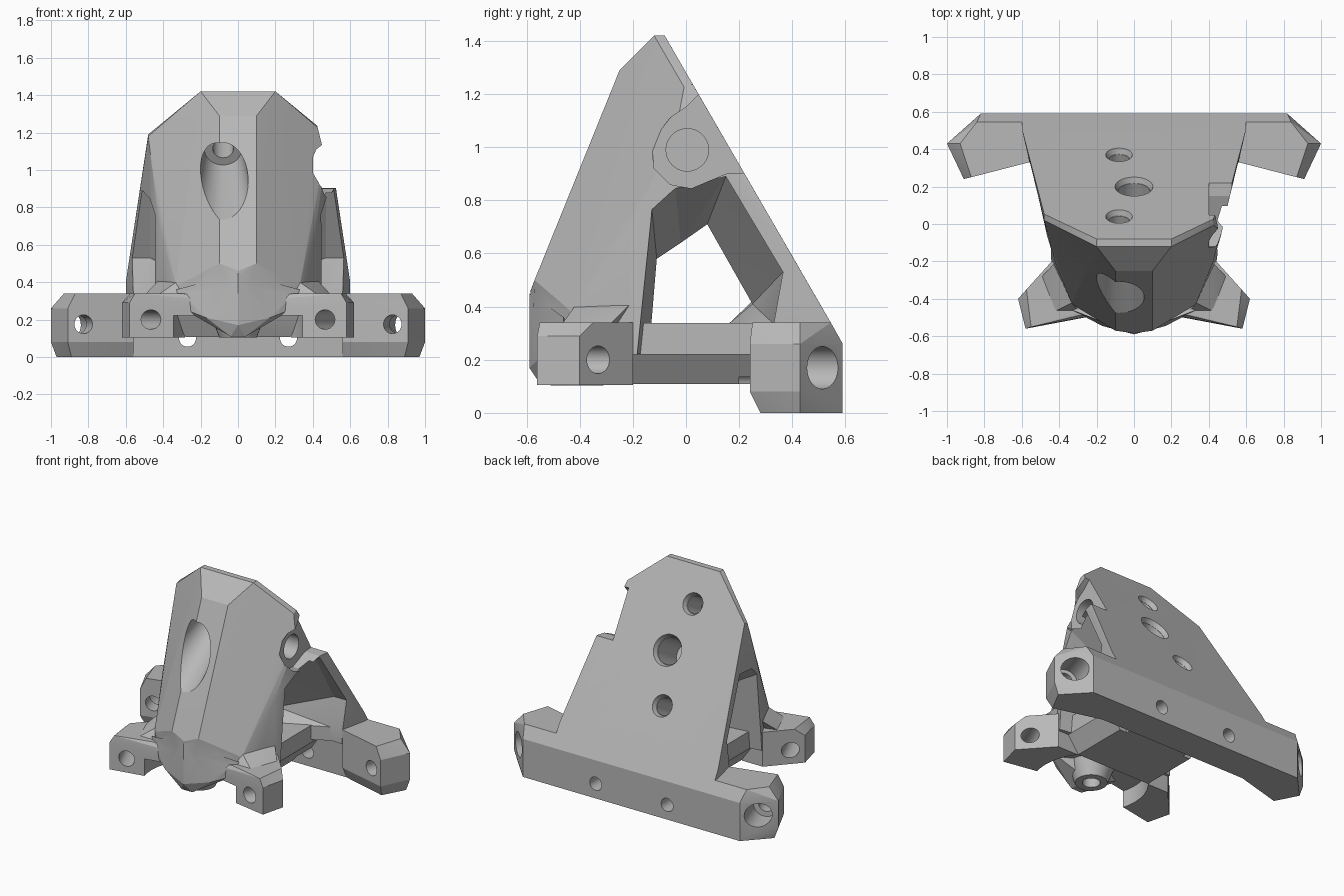
import bpy
import bmesh
import math
from mathutils import Vector

cube = bpy.data.objects.get("Cube")
if cube:
    bpy.data.objects.remove(cube, do_unlink=True)

grey = bpy.data.materials.new("plain_grey")
grey.use_nodes = True
grey.diffuse_color = (0.48, 0.48, 0.48, 1)
grey.node_tree.nodes["Principled BSDF"].inputs["Base Color"].default_value = grey.diffuse_color


def finish(name, bm):
    bmesh.ops.recalc_face_normals(bm, faces=bm.faces)
    mesh = bpy.data.meshes.new(name)
    bm.to_mesh(mesh)
    bm.free()
    mesh.materials.append(grey)
    obj = bpy.data.objects.new(name, mesh)
    bpy.context.collection.objects.link(obj)
    return obj


def hull(name, points):
    """Convex solid around points."""
    bm = bmesh.new()
    for p in points:
        bm.verts.new(p)
    res = bmesh.ops.convex_hull(bm, input=bm.verts)
    loose = {g for g in res["geom_interior"] + res["geom_unused"]
             if isinstance(g, bmesh.types.BMVert)}
    bmesh.ops.delete(bm, geom=list(loose), context="VERTS")
    bmesh.ops.dissolve_limit(bm, angle_limit=0.01, verts=bm.verts, edges=bm.edges)
    return finish(name, bm)


def both(points):
    return points + [(-x, y, z) for x, y, z in points if x]


def flip(points, s):
    return [(s * x, y, z) for x, y, z in points]


def loft(name, sections):
    """Skin matching rings of points and cap the ends."""
    bm = bmesh.new()
    rings = [[bm.verts.new(p) for p in sec] for sec in sections]
    n = len(rings[0])
    for a, b in zip(rings, rings[1:]):
        for i in range(n):
            j = (i + 1) % n
            bm.faces.new((a[i], a[j], b[j]))
            bm.faces.new((a[i], b[j], b[i]))
    bm.faces.new(rings[0])
    bm.faces.new(rings[-1])
    return finish(name, bm)


def rod(name, start, end, r1, r2=None):
    start, end = Vector(start), Vector(end)
    axis = end - start
    bm = bmesh.new()
    bmesh.ops.create_cone(bm, cap_ends=True, segments=40, radius1=r1,
                          radius2=r1 if r2 is None else r2, depth=axis.length)
    turn = axis.to_track_quat("Z", "Y").to_matrix()
    bmesh.ops.rotate(bm, verts=bm.verts, matrix=turn)
    bmesh.ops.translate(bm, verts=bm.verts, vec=(start + end) / 2)
    return finish(name, bm)


def combine(target, tool, operation):
    tool.hide_render = True
    mod = target.modifiers.new("combine", "BOOLEAN")
    mod.operation = operation
    mod.solver = "EXACT"
    mod.object = tool
    bpy.context.view_layer.objects.active = target
    bpy.ops.object.modifier_apply(modifier=mod.name)
    bpy.data.objects.remove(tool, do_unlink=True)


def add(tool):
    combine(body, tool, "UNION")


def cut(tool):
    combine(body, tool, "DIFFERENCE")


# Tapered wedge: faceted front leg and sloping back plate
body = hull("bracket_body", both([
    (0.2, -0.12, 1.42), (0.2, -0.08, 1.42), (0.1, -0.25, 1.29),
    (0.48, 0.053, 1.19), (0.48, 0.02, 1.18), (0.1, -0.57, 0.5),
    (0, -0.585, 0.46), (0, -0.58, 0.22), (0.33, -0.43, 0.38), (0.33, -0.43, 0.22),
    (0.42, -0.21, 0.7), (0.44, -0.2, 0.22), (0.6, 0.545, 0.34),
    (0.6, 0.51, 0.4), (0.6, 0.53, 0.25)]))

# Holes square to the back plate, the top one running out through the front
normal = Vector((0, 0.866, 0.5))
p = Vector((-0.08, 0.04, 1.213))
cut(rod("front_counterbore", p - normal * 0.2, p - normal * 0.8, 0.1, 0.17))
for x, y, r, depth in [(-0.08, 0.04, 0.055, 0.37), (0, 0.2, 0.085, 0.26), (-0.08, 0.37, 0.055, 0.4)]:
    p = Vector((x, y, 1.42 - (y + 0.08) * 1.728))
    cut(rod("plate_hole", p + normal * 0.1, p - normal * depth, r))
    cut(rod("plate_countersink", p + normal * 0.02, p - normal * 0.03, r + 0.025, r + 0.003))

# Sideways window, flared towards both sides
inner = [(-0.15, 0.1), (-0.11, 0.58), (-0.02, 0.64), (0.08, 0.71), (0.25, 0.41), (0.16, 0.335), (0.16, 0.1)]
outer = [(-0.2, 0.1), (-0.13, 0.78), (-0.04, 0.845), (0.15, 0.89), (0.365, 0.53), (0.33, 0.335), (0.33, 0.1)]
cut(loft("window_cutter", [[(x, y, z) for y, z in ring] for x, ring in
                           ((-0.7, outer), (-0.47, outer), (-0.12, inner),
                            (0.12, inner), (0.47, outer), (0.7, outer))]))

# Front feet with low webs onto the leg
for s in (1, -1):
    foot = [(0, -0.2), (0.44, -0.2), (0.62, -0.4), (0.58, -0.56), (0.3, -0.49), (0, -0.45)]
    top = [(0, -0.2), (0.44, -0.2), (0.575, -0.35), (0.55, -0.55), (0.3, -0.49)]
    pts = [(x, y, z) for z in (0.105, 0.29) for x, y in foot]
    add(hull("front_foot", flip(pts + [(x, y, 0.34) for x, y in top], s)))
    add(hull("foot_web", flip([(0.33, -0.42, 0.4), (0.43, -0.215, 0.405), (0.5, -0.29, 0.33),
                               (0.43, -0.47, 0.33), (0.3, -0.47, 0.33), (0.3, -0.23, 0.33)], s)))

# Round clearance under the front with a conical boss and pointed nose
cut(rod("clearance_cutter", (0, -0.42, 0), (0, -0.42, 0.221), 0.36))
add(hull("front_nose", both([(0, -0.59, 0.45), (0, -0.59, 0.17), (0.17, -0.545, 0.21),
                             (0.04, -0.55, 0.11), (0.33, -0.46, 0.36), (0.3, -0.47, 0.26),
                             (0.04, -0.4, 0.11), (0.17, -0.4, 0.25)])))
add(rod("cone_boss", (0, -0.41, 0.104), (0, -0.41, 0.27), 0.1, 0.165))
cut(rod("boss_hole", (0, -0.41, 0), (0, -0.41, 0.3), 0.055))

# Floor beam joining front and back
add(hull("floor_beam", both([(0.36, -0.3, 0.338), (0.36, -0.26, 0.22), (0.28, -0.2, 0.108),
                             (0.36, 0.45, 0.338), (0.36, 0.45, 0.22), (0.28, 0.45, 0.108)])))

# Rear bar with angled end blocks
add(hull("rear_bar", both([(0.7, 0.37, 0), (0.7, 0.59, 0), (0.7, 0.59, 0.26),
                           (0.7, 0.545, 0.34), (0.7, 0.35, 0.34)])))
for s in (1, -1):
    mid = [(0.82, 0.59), (1, 0.43), (0.91, 0.24), (0.56, 0.33), (0.56, 0.59)]
    pts = [(x, y, z) for z in (0.08, 0.26) for x, y in mid]
    pts += [(x, y, 0) for x, y in ((0.82, 0.59), (0.97, 0.43), (0.89, 0.28), (0.56, 0.37), (0.56, 0.59))]
    pts += [(x, y, 0.34) for x, y in ((0.84, 0.545), (0.93, 0.43), (0.87, 0.25), (0.56, 0.33), (0.56, 0.545))]
    add(hull("end_block", flip(pts, s)))

# Bolt holes in feet, end blocks and rear bar
for s in (1, -1):
    for p, q, r in [((0.42, -0.64, 0.2), (0.58, -0.28, 0.2), 0.052),
                    ((0.785, 0.14, 0.175), (0.95, 0.63, 0.175), 0.05),
                    ((0.855, 0.36, 0.17), (0.96, 0.68, 0.17), 0.08),
                    ((0.27, 0.2, 0.1), (0.27, 0.7, 0.1), 0.045)]:
        cut(rod("bolt_cutter", *flip([p, q], s), r))

# Side pocket with a round socket on the left, and a trimmed corner above it
pocket = [(-0.06, 1.11), (-0.13, 1.02), (-0.12, 0.92), (-0.06, 0.86), (0.02, 0.845),
          (0.15, 0.9), (0.32, 0.91), (0.1, 1.25), (0.0, 1.15)]
cut(loft("pocket_cutter", [[(x, y, z) for y, z in pocket] for x in (0.4, 0.7)]))
cut(hull("corner_cutter", [(x, y, z) for y in (-0.15, 0.2)
                           for x, z in ((0.45, 1.13), (0.415, 1.27), (0.6, 1.3), (0.6, 1.13))]))
cut(rod("socket_cutter", (0.25, 0.005, 0.99), (0.6, 0.005, 0.99), 0.08))

bpy.ops.object.select_all(action="DESELECT")
body.select_set(True)
bpy.context.view_layer.objects.active = body
bpy.ops.object.shade_smooth_by_angle(angle=math.radians(18))
